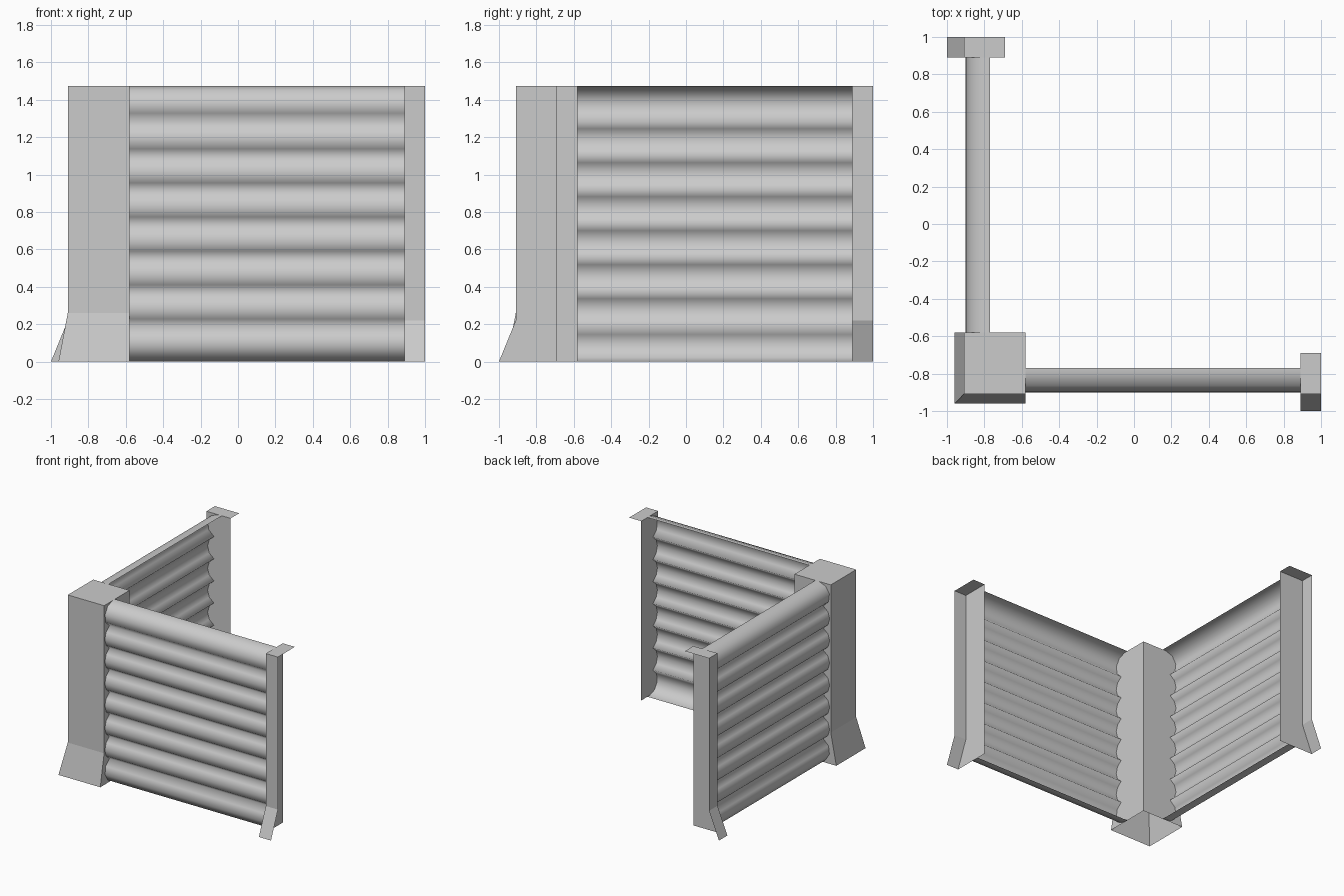
import bpy
import bmesh
from math import sin, cos, asin, pi
from mathutils import Matrix

cube = bpy.data.objects.get("Cube")
if cube:
    bpy.data.objects.remove(cube, do_unlink=True)

HEIGHT = 1.473
OUTER = -0.91                     # outer plane of the posts
SWAP = Matrix(((0, 1, 0, 0), (1, 0, 0, 0), (0, 0, 1, 0), (0, 0, 0, 1)))

grey = bpy.data.materials.new("light_grey")
grey.use_nodes = True
grey.diffuse_color = (0.6, 0.6, 0.6, 1)
grey.node_tree.nodes["Principled BSDF"].inputs["Base Color"].default_value = grey.diffuse_color


def finish(bm, name, swapped=False, smooth=False):
    """Turn a bmesh into an object, optionally reflected across the x = y diagonal."""
    if swapped:
        bm.transform(SWAP)
        bmesh.ops.reverse_faces(bm, faces=bm.faces[:])
    for f in bm.faces:
        f.smooth = smooth
    mesh = bpy.data.meshes.new(name)
    bm.to_mesh(mesh)
    bm.free()
    mesh.materials.append(grey)
    obj = bpy.data.objects.new(name, mesh)
    bpy.context.collection.objects.link(obj)


def post(name, x0, x1, y1, foot_height, flare_y, flare_x, open_sides, swapped=False):
    """Open-bottomed post whose outer sides flare out at the foot."""
    bm = bmesh.new()
    bmesh.ops.create_cube(bm, size=1)
    for v in bm.verts:
        v.co.x = x1 if v.co.x > 0 else x0
        v.co.y = y1 if v.co.y > 0 else OUTER
        v.co.z = HEIGHT if v.co.z > 0 else 0
    bm.normal_update()
    hidden = [f for f in bm.faces if f.normal.z < -0.5
              or (open_sides and (f.normal.x > 0.5 or f.normal.y > 0.5))]
    bmesh.ops.delete(bm, geom=hidden, context='FACES')
    bmesh.ops.bisect_plane(bm, geom=bm.verts[:] + bm.edges[:] + bm.faces[:],
                           plane_co=(0, 0, foot_height), plane_no=(0, 0, 1))
    for v in bm.verts:
        if v.co.z < 0.01:
            if v.co.y < OUTER + 0.01:
                v.co.y -= flare_y
            if v.co.x < x0 + 0.01:
                v.co.x -= flare_x
    finish(bm, name, swapped)


def log_profile(count=8, radius=0.1, steps=4):
    """Stacked overlapping round logs as (y, z) points, with a flat lip at each end."""
    centre = OUTER + 0.01 + radius
    pitch = (HEIGHT - 2 * radius) / (count - 1)
    cusp = asin(pitch / 2 / radius)
    points = [(-0.77, 0)]
    for i in range(count):
        low = -pi / 2 if i == 0 else -cusp
        high = pi / 2 if i == count - 1 else cusp
        for k in range(0 if i == 0 else 1, steps + 1):
            a = low + (high - low) * k / steps
            points.append((centre - radius * cos(a), radius + i * pitch + radius * sin(a)))
    return points + [(-0.77, HEIGHT)]


def log_wall(name, swapped=False):
    """Thin shell of logs between the corner post and the end post."""
    bm = bmesh.new()
    rows = [[bm.verts.new((x, y, z)) for x in (-0.58, 0.89)] for y, z in log_profile()]
    for a, b in zip(rows, rows[1:]):
        bm.faces.new((a[0], a[1], b[1], b[0]))
    finish(bm, name, swapped, smooth=True)


# Corner post, flared on both outer sides
post("corner_post", OUTER, -0.58, -0.58, 0.26, 0.05, 0.05, False)

# The two walls and their end posts
for side, swapped in (("front", False), ("side", True)):
    log_wall(side + "_log_wall", swapped)
    post(side + "_end_post", 0.89, 1.0, -0.69, 0.22, 0.09, 0, True, swapped)
